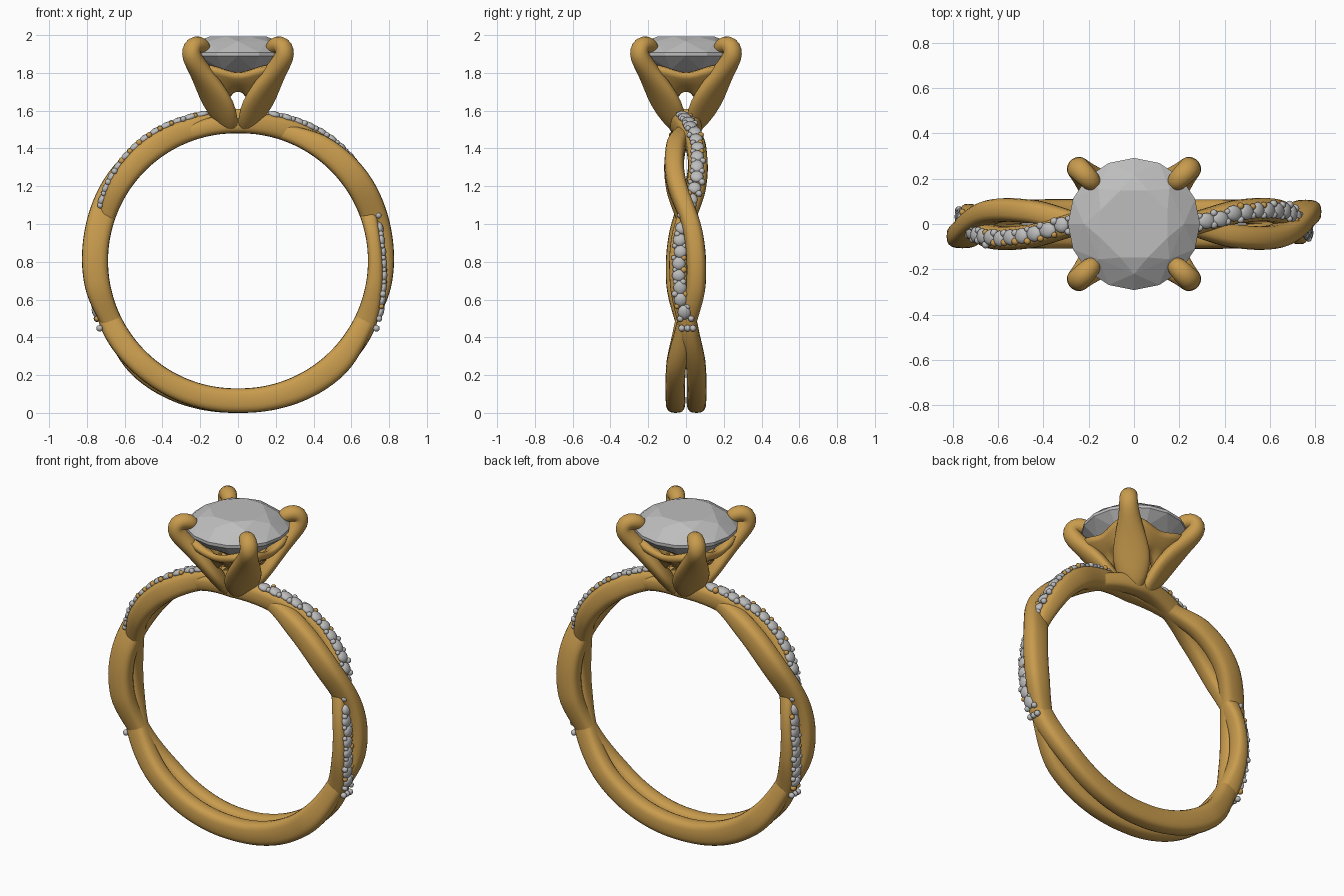
import bpy, bmesh, math, random
from mathutils import Vector, Matrix

if "Cube" in bpy.data.objects:
    bpy.data.objects.remove(bpy.data.objects["Cube"])

random.seed(4)
CZ = 0.805  # height of the band centre


def material(name, rgb):
    m = bpy.data.materials.new(name)
    m.diffuse_color = (*rgb, 1)
    m.use_nodes = True
    m.node_tree.nodes["Principled BSDF"].inputs["Base Color"].default_value = m.diffuse_color
    return m


GOLD = material("gold", (0.58, 0.33, 0.075))
GEM = material("pale grey gem", (0.51, 0.51, 0.51))


def finish(bm, name, mat, smooth=True):
    bmesh.ops.recalc_face_normals(bm, faces=bm.faces[:])
    me = bpy.data.meshes.new(name)
    bm.to_mesh(me)
    bm.free()
    for p in me.polygons:
        p.use_smooth = smooth
    me.materials.append(mat)
    ob = bpy.data.objects.new(name, me)
    bpy.context.collection.objects.link(ob)
    return ob


def loft(bm, rings, closed=False):
    """Bridge successive rings of points; cap the ends unless closed."""
    vr = [[bm.verts.new(p) for p in r] for r in rings]
    n = len(vr[0])
    for i in range(len(vr) - (0 if closed else 1)):
        a, b = vr[i], vr[(i + 1) % len(vr)]
        for k in range(n):
            bm.faces.new((a[k], a[(k + 1) % n], b[(k + 1) % n], b[k]))
    if not closed:
        bm.faces.new(vr[0])
        bm.faces.new(vr[-1])


# Half-ring paths: (degrees from top, sideways y, outer radius)
PAVE = [(0, -.04, .785), (20, 0, .80), (38, .055, .812), (58, .055, .80), (80, -.025, .765),
        (100, -.033, .778), (117, .01, .81), (138, .053, .81), (180, .055, .805)]
PLAIN = [(0, .04, .785), (20, 0, .77), (36, -.053, .81), (56, -.053, .83), (79, .038, .828),
         (100, .052, .822), (117, 0, .80), (138, -.053, .825), (180, -.055, .805)]


def catmull(a, b, c, d, t):
    return b + .5 * t * (c - a + t * (2 * a - 5 * b + 4 * c - d + t * (3 * (b - c) + d - a)))


def path(table, deg):
    n = len(table)
    for i in range(n - 1):
        if deg <= table[i + 1][0]:
            q = [table[min(max(j, 0), n - 1)] for j in (i - 1, i, i + 1, i + 2)]
            t = (deg - q[1][0]) / (q[2][0] - q[1][0])
            return [catmull(*(p[c] for p in q), t) for c in (1, 2)]
    return table[-1][1:]


def ring_point(deg, y, r):
    t = math.radians(deg)
    return Vector((r * math.sin(t), y, CZ + r * math.cos(t)))


def spow(v, e):
    return math.copysign(abs(v) ** e, v)


# Two twisting strands; the second is the first turned half round
for s, name in ((1, "band_strand_a"), (-1, "band_strand_b")):
    rings = []
    for i in range(144):
        d = i * 2.5
        y, ro = path(PAVE, d) if d <= 180 else path(PLAIN, 360 - d)
        if d > 180:
            y = -y
        ri = 0.675 + 0.013 * abs(math.sin(math.radians(d)))
        mid, h = (ro + ri) / 2, (ro - ri) / 2
        sec = []
        for k in range(20):
            a = k * math.tau / 20
            p = ring_point(d, y + 0.052 * spow(math.cos(a), .7), mid + h * spow(math.sin(a), .7))
            sec.append((p.x * s, p.y * s, p.z))
        rings.append(sec)
    bm = bmesh.new()
    loft(bm, rings, closed=True)
    finish(bm, name, GOLD)


# Pave stones and holding beads on the outside of the strands
def blob(bm, deg, dy, lift, size, s):
    y, ro = path(PAVE, deg)
    p = ring_point(deg, y + dy, ro + lift)
    p.x *= s
    p.y *= s
    m = Matrix.Translation(p) @ Matrix.Rotation(math.radians(deg * s), 4, 'Y') @ Matrix.Diagonal((*size, 1))
    bmesh.ops.create_icosphere(bm, subdivisions=2, radius=1, matrix=m)


gems, beads = bmesh.new(), bmesh.new()
for s in (1, -1):
    for start, end, lift in ((14, 70, .002), (77, 114, .003)):
        d = start
        while d <= end:
            w = random.uniform(.034, .043)
            blob(gems, d, random.uniform(-.006, .006), lift, (w, .036, .019), s)
            for side in (-1, 1):
                r = random.uniform(.013, .018)
                target = gems if random.random() < .75 else beads
                blob(target, d + 2.4, side * random.uniform(.018, .032), .004, (r, r, r), s)
            d += 4.7
        for side in (-1, 0, 1):
            blob(gems, end + 2, side * .03, .006, (.018, .018, .018), s)
finish(gems, "pave_stones", GEM)
finish(beads, "pave_beads", GOLD)

# Four hooked blade prongs: (x = y offset, z, half width, half thickness)
PRONG = [(.028, 1.485, .035, .03), (.065, 1.555, .085, .043), (.105, 1.64, .112, .048),
         (.15, 1.725, .095, .05), (.2, 1.81, .066, .051), (.235, 1.865, .055, .052),
         (.25, 1.905, .052, .052), (.244, 1.936, .05, .05), (.222, 1.951, .049, .049),
         (.195, 1.945, .046, .045), (.178, 1.928, .04, .038), (.166, 1.912, .022, .02)]
for i in range(4):
    ang = math.pi / 4 + i * math.pi / 2
    out, tan = Vector((math.cos(ang), math.sin(ang), 0)), Vector((-math.sin(ang), math.cos(ang), 0))
    rings = []
    for j, (c, z, w, t) in enumerate(PRONG):
        a, b = PRONG[max(j - 1, 0)], PRONG[min(j + 1, len(PRONG) - 1)]
        dr, dz = (b[0] - a[0]) * math.sqrt(2), b[1] - a[1]
        nrm = (out * dz - Vector((0, 0, dr))).normalized()
        mid = out * (c * math.sqrt(2)) + Vector((0, 0, z))
        rings.append([mid + tan * (w * math.cos(k * math.tau / 20)) + nrm * (t * math.sin(k * math.tau / 20))
                      for k in range(20)])
    bm = bmesh.new()
    loft(bm, rings)
    ob = finish(bm, f"prong_{i + 1}", GOLD)
    sub = ob.modifiers.new("smooth", 'SUBSURF')
    sub.levels = sub.render_levels = 1

# Basket rail: flared wall between the prongs, dipping midway
rings = []
for i in range(64):
    a = i * math.tau / 64
    k = math.sin(2 * a) ** 2          # 1 at the prongs
    top, bot = 1.80 + .04 * k, 1.70 - .06 * k
    prof = [(.235 + .05 * k, top), (.225 + .05 * k, top - .035), (.175, (top + bot) / 2 - .015),
            (.14, bot), (.10, bot + .005), (.12, bot + .04), (.19, top - .01), (.215 + .03 * k, top + .004)]
    rings.append([(r * math.cos(a), r * math.sin(a), z) for r, z in prof])
bm = bmesh.new()
loft(bm, rings, closed=True)
finish(bm, "basket_rail", GOLD)

# Base where the prongs meet the band
bm = bmesh.new()
bmesh.ops.create_cone(bm, cap_ends=True, segments=24, radius1=.05, radius2=.09, depth=.12,
                      matrix=Matrix.Translation((0, 0, 1.55)))
finish(bm, "setting_base", GOLD)

# Centre stone: faceted brilliant as the hull of its facet rings
bm = bmesh.new()
for n, r, z, off in ((8, .16, 1.993, .5), (8, .22, 1.967, 0), (16, .291, 1.908, 0),
                     (16, .291, 1.89, 0), (8, .21, 1.815, .5), (1, 0, 1.73, 0)):
    for k in range(n):
        a = (k + off) * math.tau / n
        bm.verts.new((r * math.cos(a), r * math.sin(a), z))
bmesh.ops.convex_hull(bm, input=bm.verts[:])
finish(bm, "centre_stone", GEM, smooth=False)
